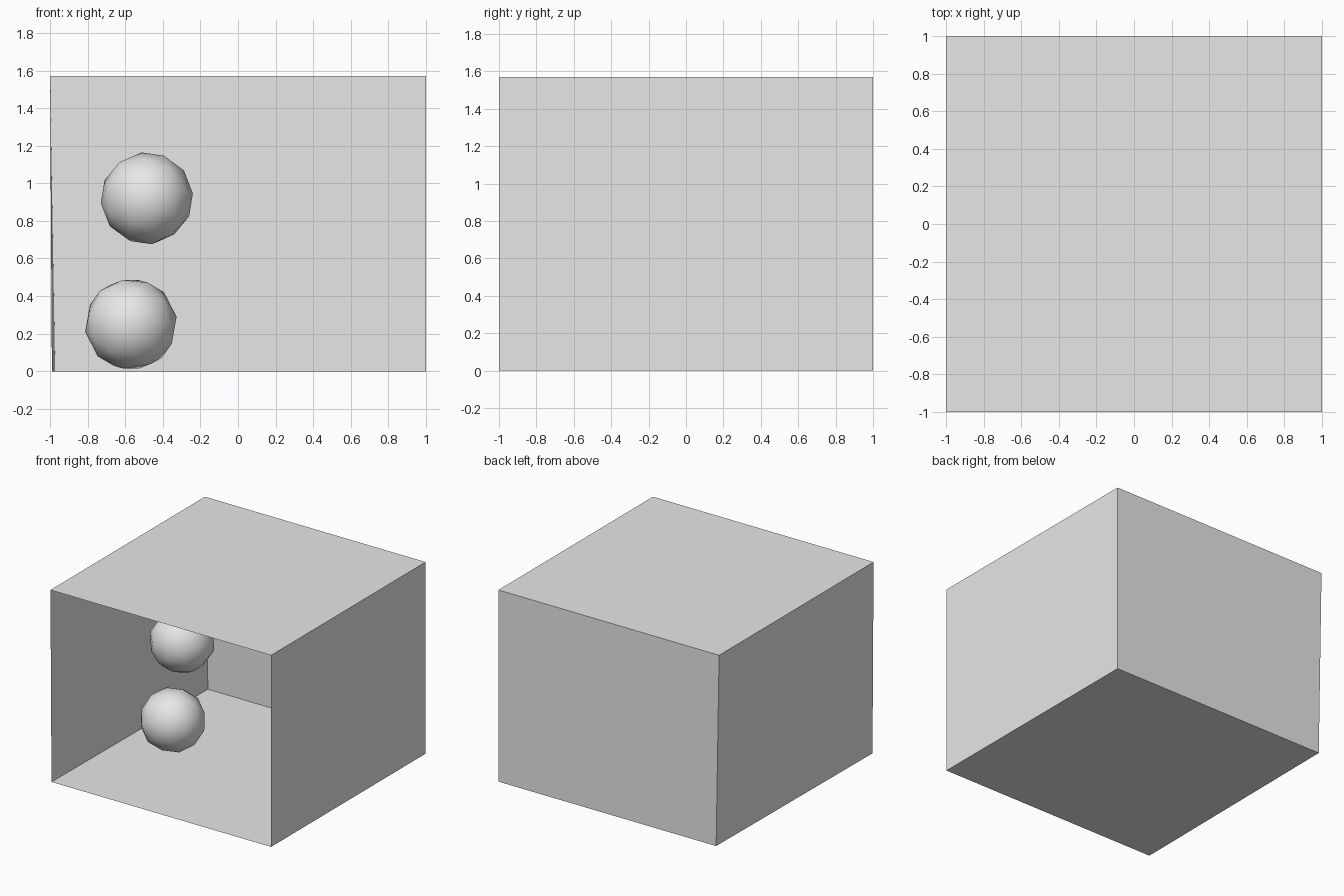
import bpy, bmesh
from math import radians

old = bpy.data.objects.get("Cube")
if old:
    bpy.data.objects.remove(old, do_unlink=True)

grey = bpy.data.materials.new("plain_grey")
grey.use_nodes = True
colour = (0.8, 0.8, 0.8, 1)
grey.diffuse_color = colour
grey.node_tree.nodes["Principled BSDF"].inputs["Base Color"].default_value = colour

HEIGHT = 1.57

# Thin-walled box, open at the front, left-hand wall leaning in slightly at its foot
bm = bmesh.new()
bmesh.ops.create_cube(bm, size=2)
for v in bm.verts:
    v.co.z = HEIGHT if v.co.z > 0 else 0
    if v.co.x < 0 and v.co.z == 0:
        v.co.x += 0.027 if v.co.y > 0 else 0.01
bm.normal_update()
front = [f for f in bm.faces if f.normal.y < -0.9]
bmesh.ops.delete(bm, geom=front, context='FACES_ONLY')
mesh = bpy.data.meshes.new("open_box")
bm.to_mesh(mesh)
bm.free()
mesh.materials.append(grey)
box = bpy.data.objects.new("open_box", mesh)
bpy.context.collection.objects.link(box)


# Smooth-shaded low-poly balls inside the box
def ball(name, location, tilt):
    bpy.ops.mesh.primitive_ico_sphere_add(
        subdivisions=2, radius=0.247, location=location,
        rotation=[radians(a) for a in tilt])
    obj = bpy.context.object
    obj.name = name
    obj.data.materials.append(grey)
    bpy.ops.object.shade_smooth()


ball("upper_ball", (-0.485, -0.03, 0.92), (12, 20, 10))
ball("lower_ball", (-0.57, -0.03, 0.25), (25, 8, 40))
